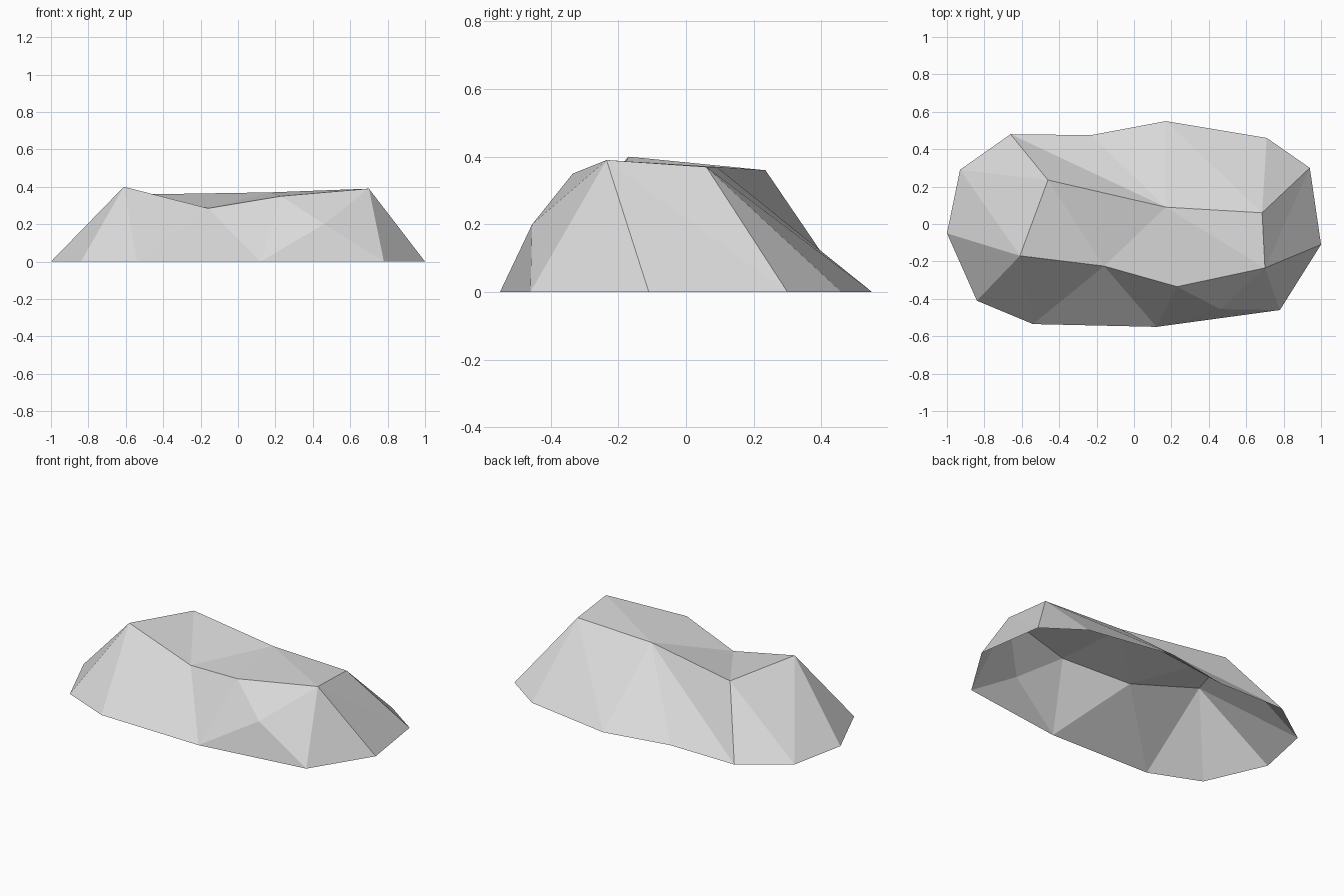
import bpy
import bmesh

default_cube = bpy.data.objects.get("Cube")
if default_cube:
    bpy.data.objects.remove(default_cube, do_unlink=True)

# Stone material
stone_grey = bpy.data.materials.new("stone grey")
stone_grey.use_nodes = True
colour = (0.7, 0.7, 0.7, 1)
stone_grey.diffuse_color = colour
for node in stone_grey.node_tree.nodes:
    if node.type == 'BSDF_PRINCIPLED':
        node.inputs["Base Color"].default_value = colour

# Ground outline and upper rim, both anticlockwise from the left end
ground_outline = [(-1, -.05), (-.84, -.41), (-.54, -.535), (.12, -.55),
                  (.78, -.46), (1, -.11), (.94, .3), (.71, .46),
                  (.17, .55), (-.23, .475), (-.66, .48), (-.93, .29)]
upper_rim = [(-.61, -.17, .4), (-.16, -.225, .285), (.23, -.335, .35),
             (.7, -.235, .39), (.685, .06, .37), (.17, .09, .37),
             (-.46, .235, .36)]

bm = bmesh.new()
base = [bm.verts.new((x, y, 0)) for x, y in ground_outline]
rim = [bm.verts.new(point) for point in upper_rim]
bulge = bm.verts.new((.46, -.455, .2))


def stitch_sides(steps):
    """Walk round both rings: b advances the base, t the rim,
    p advances both and fans the facets around the bulge."""
    lower = upper = 0
    for step in steps:
        base_now, base_next = base[lower], base[(lower + 1) % len(base)]
        rim_now, rim_next = rim[upper], rim[(upper + 1) % len(rim)]
        if step == "b":
            bm.faces.new((base_now, base_next, rim_now))
        elif step == "t":
            bm.faces.new((base_now, rim_next, rim_now))
        else:
            loop = [base_now, base_next, rim_next, rim_now]
            for start, end in zip(loop, loop[1:] + loop[:1]):
                bm.faces.new((start, end, bulge))
        lower = (lower + (step in "bp")) % len(base)
        upper = (upper + (step in "tp")) % len(rim)


# Sloping sides, open underneath
stitch_sides("bbtbtpbbtbbtbbtbtb")

# Faceted, slightly dished top
left_end, dip, front, front_right, back_right, back, back_left = rim
for facet in ((left_end, dip, back_left),
              (dip, back, back_left),
              (dip, front, back),
              (front, front_right, back),
              (front_right, back_right, back)):
    bm.faces.new(facet)

mesh = bpy.data.meshes.new("rock")
bm.to_mesh(mesh)
bm.free()
mesh.materials.append(stone_grey)
rock = bpy.data.objects.new("rock", mesh)
bpy.context.collection.objects.link(rock)
